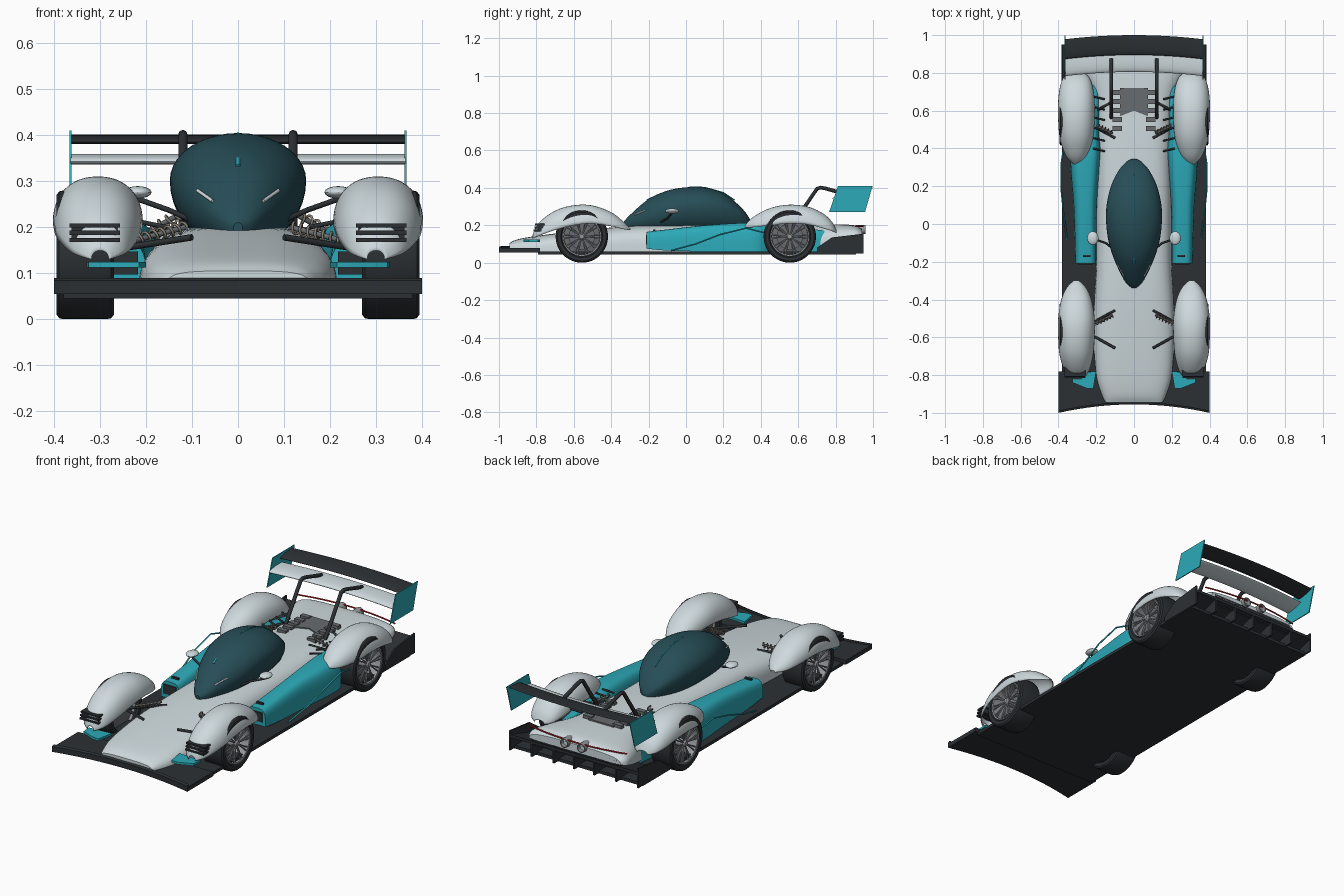
import bpy, bmesh
from math import sin, cos, pi, radians
from mathutils import Vector

if "Cube" in bpy.data.objects:
    bpy.data.objects.remove(bpy.data.objects["Cube"])

COLORS = {'white': (0.62, 0.70, 0.73), 'teal': (0.025, 0.40, 0.48), 'black': (0.025, 0.03, 0.034),
          'glass': (0.02, 0.075, 0.095), 'metal': (0.3, 0.31, 0.33), 'bronze': (0.24, 0.21, 0.17),
          'red': (0.6, 0.02, 0.02), 'engine': (0.14, 0.15, 0.16)}
MATS = {}
for n, c in COLORS.items():
    MATS[n] = bpy.data.materials.new(n)
    MATS[n].diffuse_color = (*c, 1)


def finish(name, bm, col, smooth=True):
    bmesh.ops.recalc_face_normals(bm, faces=bm.faces[:])
    me = bpy.data.meshes.new(name)
    bm.to_mesh(me)
    bm.free()
    ob = bpy.data.objects.new(name, me)
    bpy.context.collection.objects.link(ob)
    me.materials.append(MATS[col])
    if smooth:
        bpy.ops.object.select_all(action='DESELECT')
        ob.select_set(True)
        bpy.context.view_layer.objects.active = ob
        bpy.ops.object.shade_smooth_by_angle(angle=radians(35))
    return ob


def loft(name, rings, col, closed=True, caps=True):
    bm = bmesh.new()
    vs = [[bm.verts.new(p) for p in r] for r in rings]
    n = len(vs[0])
    for a, b in zip(vs, vs[1:]):
        for i in range(n if closed else n - 1):
            j = (i + 1) % n
            bm.faces.new((a[i], a[j], b[j], b[i]))
    if caps:
        bm.faces.new(vs[0])
        bm.faces.new(vs[-1])
    return finish(name, bm, col)


def prism(name, pts, axis, lo, hi, col):
    put = {'x': lambda p, t: (t, p[0], p[1]), 'y': lambda p, t: (p[0], t, p[1]), 'z': lambda p, t: (p[0], p[1], t)}[axis]
    return loft(name, [[put(p, t) for p in pts] for t in (lo, hi)], col)


def box(name, c, s, col):
    x, y, z = (v / 2 for v in s)
    return prism(name, [(c[0] - x, c[1] - y), (c[0] + x, c[1] - y), (c[0] + x, c[1] + y), (c[0] - x, c[1] + y)],
                 'z', c[2] - z, c[2] + z, col)


def smooth_rows(rows, k=5):
    # Catmull-Rom through the section table
    out = []
    for i in range(len(rows) - 1):
        P = [rows[max(0, min(len(rows) - 1, i + d))] for d in (-1, 0, 1, 2)]
        for s in range(k):
            t = s / k
            out.append([0.5 * (2 * b + (c - a) * t + (2 * a - 5 * b + 4 * c - d) * t * t
                               + (3 * b - a - 3 * c + d) * t ** 3) for a, b, c, d in zip(*P)])
    return out + [rows[-1]]


def arch(row, e=1.0, n=24):
    # y, centre x, half width, bottom z, top z
    y, xc, w, zb, zt = row
    pw = lambda v: abs(v) ** e * (1 if v >= 0 else -1)
    return [(xc + w * pw(cos(pi * i / n)), y, zb + (zt - zb) * pw(max(0, sin(pi * i / n)))) for i in range(n + 1)]


def tube(name, pts, r, col):
    cu = bpy.data.curves.new(name, 'CURVE')
    cu.dimensions = '3D'
    cu.bevel_depth, cu.bevel_resolution, cu.use_fill_caps = r, 2, True
    sp = cu.splines.new('POLY')
    sp.points.add(len(pts) - 1)
    for p, q in zip(sp.points, pts):
        p.co = (*q, 1)
    cu.materials.append(MATS[col])
    ob = bpy.data.objects.new(name, cu)
    bpy.context.collection.objects.link(ob)
    bpy.ops.object.select_all(action='DESELECT')
    ob.select_set(True)
    bpy.context.view_layer.objects.active = ob
    bpy.ops.object.convert(target='MESH')


def lathe(name, prof, c, axis, col, n=48):
    # profile of (radius, offset) turned about x or y
    rings = []
    for r, t in prof:
        ring = []
        for i in range(n):
            u, v = r * cos(2 * pi * i / n), r * sin(2 * pi * i / n)
            ring.append(Vector(c) + Vector((t, u, v) if axis == 'x' else (u, t, v)))
        rings.append(ring)
    return loft(name, rings, col, caps=False)


# Main body, nose to tail
body = [(-.945, 0, .15, .08, .105), (-.9, 0, .172, .065, .125), (-.8, 0, .2, .06, .143), (-.6, 0, .215, .06, .168),
        (-.4, 0, .21, .06, .188), (-.2, 0, .2, .06, .2), (.1, 0, .2, .06, .205), (.4, 0, .2, .06, .21),
        (.65, 0, .22, .06, .206), (.8, 0, .27, .1, .205), (.9, 0, .29, .13, .2), (.94, 0, .27, .14, .18)]
loft('body', [arch(r, .6) for r in smooth_rows(body)], 'white')

# Canopy: y, half width, bottom, widest level, top
rows = [(-.34, .01, .17, .2, .21), (-.3, .05, .16, .22, .255), (-.2, .1, .15, .25, .34), (-.1, .133, .15, .28, .385),
        (0, .147, .15, .3, .403), (.1, .145, .15, .3, .401), (.2, .122, .15, .29, .372), (.28, .083, .16, .265, .31),
        (.325, .045, .17, .24, .26), (.345, .012, .19, .215, .225)]
loft('canopy', [[(w * cos(a), y, zc + sin(a) * (zt - zc if sin(a) > 0 else zc - zb)) for a in
                 [2 * pi * i / 40 for i in range(40)]] for y, w, zb, zc, zt in smooth_rows(rows)], 'glass')
tube('canopy_fin', [(0, .02, .404), (0, .1, .403), (0, .2, .375), (0, .26, .335)], .003, 'teal')
tube('canopy_marker', [(0, -.21, .333), (0, -.18, .348)], .005, 'teal')

# Floor and curved front splitter
box('floor', (0, .06, .053), (.76, 1.7, .016), 'black')
front = [(-.4 + .8 * i / 16, -.955 - .045 * (i / 8 - 1) ** 2) for i in range(17)]
prism('splitter', front + [(.4, -.78), (-.4, -.78)], 'z', .055, .078, 'black')
loft('splitter_lip', [[(x, y, .055), (x, y + .012, .055), (x, y + .012, .09), (x, y, .084)] for x, y in front], 'black')

# Diffuser ramp, fins and rear panel
prism('diffuser_ramp', [(.75, .06), (.95, .12), (.95, .135), (.75, .075)], 'x', -.375, .375, 'black')
for x in (-.25, -.12, 0, .12, .25):
    prism('diffuser_fin', [(.78, .05), (.95, .05), (.95, .14), (.85, .12)], 'x', x - .005, x + .005, 'black')
box('rear_panel', (0, .925, .135), (.5, .03, .05), 'black')
tube('tail_light', [(-.29 + .58 * i / 16, .948 - .035 * (i / 8 - 1) ** 2, .195) for i in range(17)], .004, 'red')

# Rear wing planes
def wing(name, y0, y1, z0, z1, th, col):
    rings = []
    for i in range(17):
        x = .365 * (i / 8 - 1)
        sw = -.022 * (i / 8 - 1) ** 2
        ring = []
        for k in range(20):
            a = 2 * pi * k / 20
            u = .5 - .5 * cos(a)
            ring.append((x, y0 + (y1 - y0) * u + sw, z0 + (z1 - z0) * u + th * sin(a) * (1 - .6 * u)))
        rings.append(ring)
    loft(name, rings, col)
wing('wing_main', .805, .915, .343, .357, .013, 'white')
wing('wing_flap', .895, 1.0, .385, .4, .010, 'black')

# Engine cover plate with blocks
prism('engine_plate', [(-.075, .57), (0, .6), (.075, .57), (.075, .72), (-.075, .72)], 'z', .18, .213, 'engine')

fender_f = [(-.82, .3, .02, .13, .15), (-.785, .302, .06, .145, .215), (-.7, .305, .088, .175, .278),
            (-.6, .305, .0965, .2, .307), (-.5, .305, .0965, .21, .306), (-.4, .305, .08, .195, .27),
            (-.335, .305, .05, .18, .22), (-.298, .305, .012, .175, .183)]
fender_r = [(.315, .305, .012, .19, .2), (.36, .305, .055, .19, .245), (.45, .305, .087, .2, .292),
            (.55, .305, .0965, .21, .31), (.65, .305, .0965, .205, .3), (.73, .305, .086, .185, .265),
            (.78, .305, .065, .17, .22), (.805, .305, .03, .16, .175)]
pod = [(-.21, .255, .055, .075, .165), (-.1, .256, .057, .065, .178), (.1, .258, .062, .06, .2), (.3, .258, .078, .06, .213),
       (.4, .25, .078, .06, .212), (.5, .225, .042, .06, .205), (.75, .205, .03, .06, .17)]

for s in (-1, 1):
    flip = lambda rows: [(r[0], s * r[1], *r[2:]) for r in smooth_rows(rows)]
    # Fender shells
    for nm, tab in (('front_fender', fender_f), ('rear_fender', fender_r)):
        ob = loft(nm, [arch(r, .9) for r in flip(tab)], 'white', closed=False, caps=False)
        m = ob.modifiers.new('thickness', 'SOLIDIFY')
        m.thickness, m.offset = .004, -1
    # Side pod, intake, edge rail
    loft('side_pod', [arch(r, .55) for r in flip(pod)], 'teal')
    box('pod_intake', (s * .255, -.211, .122), (.075, .008, .05), 'black')
    tube('pod_rail', [(s * x, y, z) for x, y, z in ((.355, -.08, .065), (.372, .05, .1), (.385, .18, .15),
                      (.385, .32, .185), (.37, .42, .16))], .004, 'teal')
    box('pod_bracket', (s * .25, -.17, .172), (.04, .012, .012), 'black')
    # Wheels
    for y in (-.557, .555):
        c = (0, y, .14)
        lathe('tyre', [(r, s * x) for r, x in ((.106, .385), (.112, .394), (.13, .395), (.138, .389), (.14, .38), (.14, .285),
                       (.138, .276), (.13, .27), (.112, .271), (.104, .28), (.104, .385), (.106, .385))], c, 'x', 'black')
        lathe('rim', [(r, s * x) for r, x in ((.106, .384), (.104, .392), (.097, .39), (.095, .3), (.104, .29))], c, 'x', 'metal')
        lathe('brake_disc', [(r, s * x) for r, x in ((0, .335), (.07, .335), (.07, .325), (.097, .32), (.097, .3), (0, .3))],
              c, 'x', 'engine', 32)
        lathe('hub', [(r, s * x) for r, x in ((0, .39), (.012, .39), (.02, .38), (.02, .33))], c, 'x', 'metal', 20)
        for k in range(10):
            for d in (-.09, .09):
                a = 2 * pi * k / 10
                tube('spoke', [(s * .38, y + .015 * cos(a), .14 + .015 * sin(a)),
                               (s * .386, y + .099 * cos(a + d), .14 + .099 * sin(a + d))], .0035, 'metal')
        # Suspension arm, rod and coil spring
        f = 1 if y < 0 else -1
        for dy in (-.1, .1):
            tube('suspension_arm', [(s * .28, y, .15), (s * .1, y + dy, .178 if y < 0 else .205)], .007, 'black')
        A, B = Vector((s * .23, y + f * .02, .17)), Vector((s * .115, y + f * .075, .235 if y > 0 else .2))
        tube('damper', [A, B], .006, 'engine')
        ex = (B - A).normalized()
        ey = ex.cross(Vector((0, 0, 1))).normalized()
        ez = ex.cross(ey)
        tube('spring', [A.lerp(B, i / 84) + .012 * (ey * cos(i * pi / 6) + ez * sin(i * pi / 6)) for i in range(85)],
             .003, 'bronze')
    # Headlight slats and canard
    for k in range(3):
        box('headlight_slat', (s * .312, -.79 + .004 * k, .172 + .016 * k), (.11, .05, .009), 'black')
    box('headlight_back', (s * .312, -.775, .188), (.1, .03, .036), 'black')
    prism('canard', [(s * .2, -.78), (s * .33, -.79), (s * .325, -.84), (s * .25, -.87), (s * .215, -.87)], 'z', .112, .124, 'teal')
    tube('canopy_wiper', [(s * .088, -.215, .28), (s * .055, -.275, .257)], .004, 'white')
    # Mirrors
    tube('mirror_arm', [(s * .1, -.14, .215), (s * .15, -.1, .237), (s * .22, -.078, .262)], .006, 'black')
    rows = [(.03 * sin(pi * i / 10), .036 * cos(pi * i / 10)) for i in range(11)]
    loft('mirror', [[(s * .218 + r * cos(a), -.075 + t, .276 + r * .45 * sin(a)) for a in
                     [2 * pi * i / 16 for i in range(16)]] for r, t in rows], 'white', caps=False)
    # Wing supports, end plates
    tube('wing_support', [(s * .12, y, z) for y, z in ((.56, .19), (.7, .395), (.72, .402), (.75, .396), (.875, .36))], .010, 'black')
    prism('wing_end_plate', [(.765, .27), (.812, .41), (.997, .41), (.957, .27)], 'x', s * .362, s * .367, 'teal')
    prism('diffuser_end_plate', [(.7, .05), (.95, .05), (.95, .155), (.78, .135), (.7, .08)], 'x', s * .375, s * .383, 'black')
    # Exhausts, engine blocks, cover louvres
    lathe('exhaust', [(.018, 0), (.023, .02), (.024, .075), (.019, .075), (.017, .01)], (s * .05, .885, .178), 'y', 'metal', 24)
    for k in range(5):
        box('engine_block', (s * .088, .505 + .048 * k, .205), (.05, .026, .03), 'engine')
    for k in range(6):
        tube('louvre', [(s * .155, .385 + .055 * k, .2), (s * .215, .4 + .055 * k, .212)], .005, 'black')

for m in bpy.data.materials:
    if m.users and not m.is_grease_pencil:
        m.use_nodes = True
        m.node_tree.nodes["Principled BSDF"].inputs["Base Color"].default_value = m.diffuse_color
